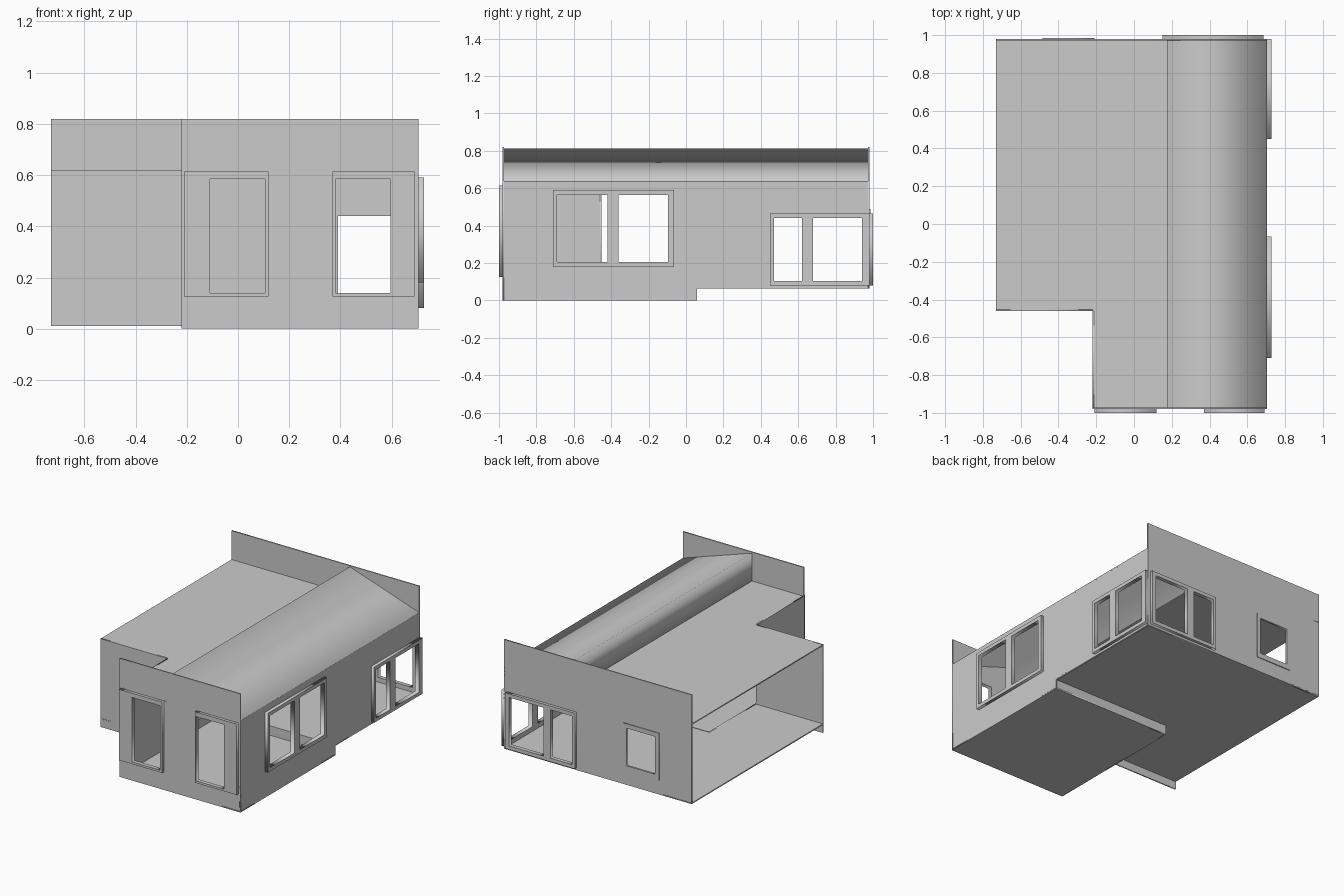
import bpy
from mathutils import Matrix

if "Cube" in bpy.data.objects:
    bpy.data.objects.remove(bpy.data.objects["Cube"])

# local (u, v, depth) axes for panels facing x, y or z
AXES = {
    'x': Matrix(((0, 0, 1), (1, 0, 0), (0, 1, 0))),
    'y': Matrix(((1, 0, 0), (0, 0, -1), (0, 1, 0))),
    'z': Matrix.Identity(3),
}


def rect(u0, u1, v0, v1):
    return [(u0, v0), (u1, v0), (u1, v1), (u0, v1)]


def panel(name, axis, d0, d1, outline, holes=()):
    """Flat sheet with cut-outs, filling depth d0..d1 along the axis."""
    cu = bpy.data.curves.new(name, 'CURVE')
    cu.dimensions = '2D'
    cu.fill_mode = 'BOTH'
    cu.extrude = (d1 - d0) / 2
    for loop in [outline, *holes]:
        sp = cu.splines.new('POLY')
        sp.points.add(len(loop) - 1)
        for p, (u, v) in zip(sp.points, loop):
            p.co = (u, v, 0, 1)
        sp.use_cyclic_u = True
    tmp = bpy.data.objects.new(name + "_tmp", cu)
    bpy.context.collection.objects.link(tmp)
    bpy.context.view_layer.update()
    dg = bpy.context.evaluated_depsgraph_get()
    me = bpy.data.meshes.new_from_object(tmp.evaluated_get(dg))
    bpy.data.objects.remove(tmp)
    bpy.data.curves.remove(cu)
    m = AXES[axis].to_4x4()
    m.translation['xyz'.index(axis)] = (d0 + d1) / 2
    me.transform(m)
    me.name = name
    ob = bpy.data.objects.new(name, me)
    bpy.context.collection.objects.link(ob)
    return ob


T = 0.008                               # sheet thickness
XL, XM, XR = -0.73, -0.22, 0.705        # wing side, inner corner, right side
YF, YW, YS, YB = -0.98, -0.46, 0.06, 0.98
STEP, EAVE, TOP = 0.065, 0.62, 0.82

# window openings
front_a = rect(-0.11, 0.105, 0.14, 0.585)
front_b = rect(0.38, 0.595, 0.14, 0.585)
side_front = [rect(-0.69, -0.42, 0.205, 0.565), rect(-0.36, -0.095, 0.205, 0.565)]
side_back = [rect(0.47, 0.62, 0.105, 0.44), rect(0.68, 0.94, 0.105, 0.44)]
back_pair = [rect(0.17, 0.335, 0.105, 0.44), rect(0.39, 0.655, 0.105, 0.44)]
back_small = rect(-0.455, -0.235, 0.2, 0.46)

# walls
panel("front_wall", 'y', YF, YF + T, rect(XM, XR, 0, TOP), [front_a, front_b])
panel("back_wall", 'y', YB - T, YB, rect(XL, XR, STEP, TOP), back_pair + [back_small])
panel("right_wall", 'x', XR - T, XR,
      [(YF, 0), (YS, 0), (YS, STEP), (YB, STEP), (YB, 0.635), (YF, 0.635)],
      side_front + side_back)
panel("entry_side_wall", 'x', XM, XM + T, rect(YF, YW, 0, EAVE))
panel("wing_front_wall", 'y', YW, YW + T, rect(XL, XM, 0.01, EAVE))

# split-level floor and its risers
panel("upper_floor", 'z', STEP, STEP + T,
      [(XL, YW), (XM, YW), (XM, YS), (XR, YS), (XR, YB), (XL, YB)])
panel("lower_floor", 'z', 0, T, rect(XM, XR, YF, YS))
panel("floor_riser_back", 'y', YS - T, YS, rect(XM, XR, 0, STEP + T))
panel("floor_riser_side", 'x', XM, XM + T, rect(YW, YS, 0, STEP + T))

# flat roof and raised sloping roof with its upright face
panel("flat_roof", 'z', EAVE - T, EAVE,
      [(XL, YW), (XM, YW), (XM, YF), (0.18, YF), (0.18, YB), (XL, YB)])
panel("sloping_roof", 'y', YF + T, YB - T,
      [(0.175, EAVE - T), (0.175, 0.812), (XR, 0.637), (XR, 0.627),
       (0.183, 0.801), (0.183, EAVE - T)])

# window frames standing proud of the walls
panel("front_window_frame_left", 'y', -1.0, YF, rect(-0.21, 0.12, 0.125, 0.615), [front_a])
panel("front_window_frame_right", 'y', -1.0, YF, rect(0.37, 0.69, 0.125, 0.615), [front_b])
panel("side_window_frame_front", 'x', XR, 0.727, rect(-0.71, -0.065, 0.18, 0.59), side_front)
panel("side_window_frame_back", 'x', XR, 0.727, rect(0.45, 0.98, 0.08, 0.465), side_back)
panel("back_window_frame", 'y', YB, 1.0, rect(0.15, 0.685, 0.08, 0.465), back_pair)
panel("small_back_window_frame", 'y', YB, 0.986, rect(-0.485, -0.21, 0.165, 0.49), [back_small])
